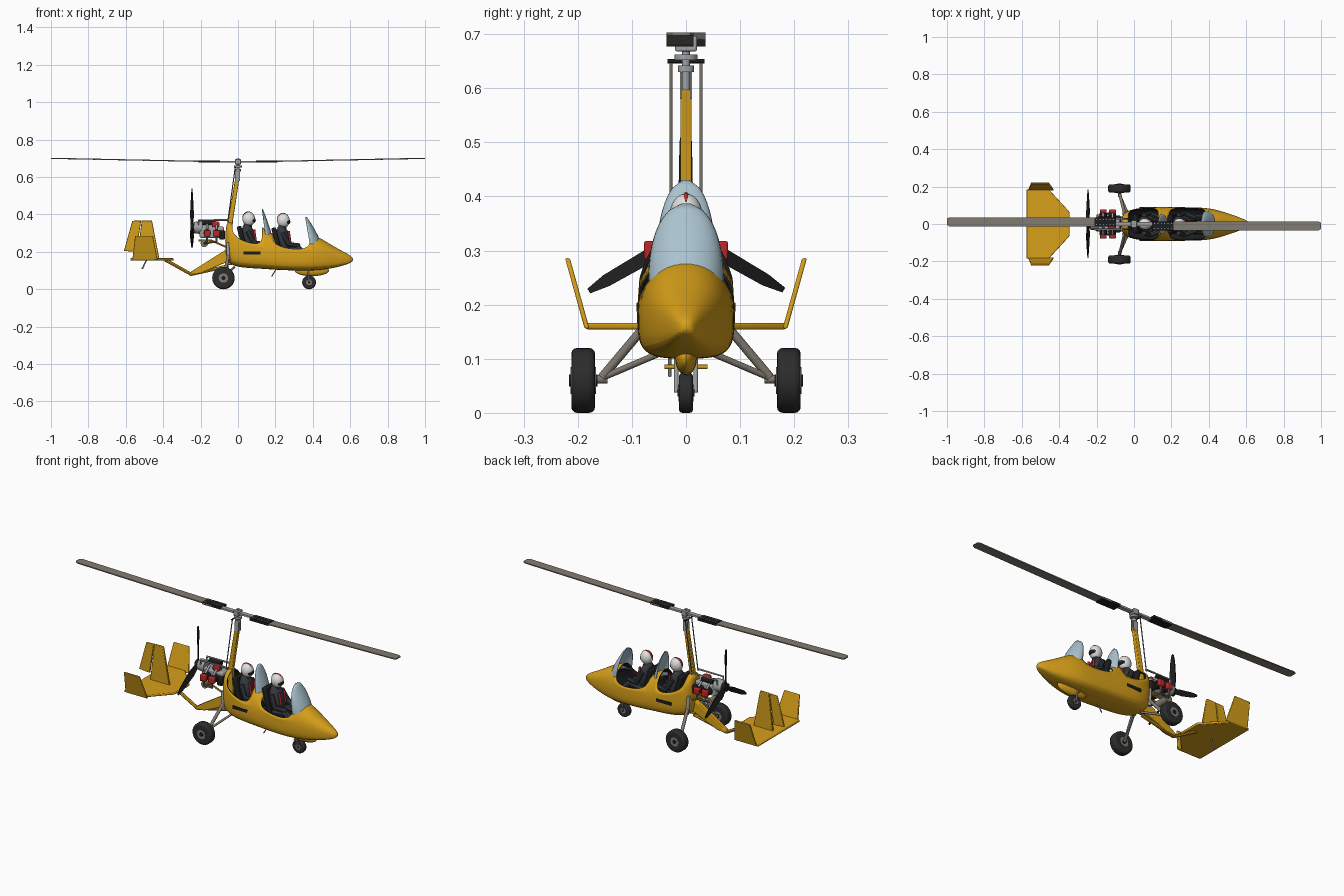
import bpy, bmesh, math
from mathutils import Vector, Matrix, Euler

if "Cube" in bpy.data.objects:
    bpy.data.objects.remove(bpy.data.objects["Cube"], do_unlink=True)


def material(name, rgb):
    m = bpy.data.materials.new(name)
    m.use_nodes = True
    m.diffuse_color = (*rgb, 1)
    m.node_tree.nodes["Principled BSDF"].inputs["Base Color"].default_value = (*rgb, 1)
    return m


YELLOW = material("golden yellow", (0.68, 0.35, 0.01))
BLACK = material("black", (0.012, 0.012, 0.013))
TYRE = material("tyre rubber", (0.025, 0.025, 0.025))
METAL = material("silver metal", (0.36, 0.37, 0.38))
STONE = material("warm grey", (0.22, 0.2, 0.165))
GLASS = material("pale blue glass", (0.4, 0.54, 0.62))
SUIT = material("dark suit", (0.035, 0.042, 0.05))
WHITE = material("helmet white", (0.75, 0.75, 0.73))
RED = material("red", (0.5, 0.02, 0.02))
SIDES = (("port", 1), ("starboard", -1))


def finish(name, bm, mat, smooth=True):
    bmesh.ops.recalc_face_normals(bm, faces=bm.faces)
    me = bpy.data.meshes.new(name)
    bm.to_mesh(me)
    bm.free()
    me.materials.append(mat)
    ob = bpy.data.objects.new(name, me)
    bpy.context.collection.objects.link(ob)
    if smooth:
        shade(ob)
    return ob


def shade(ob):
    bpy.ops.object.select_all(action="DESELECT")
    ob.select_set(True)
    bpy.context.view_layer.objects.active = ob
    bpy.ops.object.shade_smooth_by_angle(angle=math.radians(40))


def bevel(ob, width, segments=2):
    b = ob.modifiers.new("bevel", "BEVEL")
    b.width, b.segments = width, segments
    return ob


def box(name, loc, size, mat, rot=(0, 0, 0), round_=0):
    bm = bmesh.new()
    m = Matrix.LocRotScale(Vector(loc), Euler(rot), Vector(size))
    bmesh.ops.create_cube(bm, size=1, matrix=m)
    ob = finish(name, bm, mat)
    return bevel(ob, round_) if round_ else ob


def ball(name, loc, size, mat, rot=(0, 0, 0)):
    bm = bmesh.new()
    m = Matrix.LocRotScale(Vector(loc), Euler(rot), Vector(size))
    bmesh.ops.create_uvsphere(bm, u_segments=20, v_segments=12, radius=1, matrix=m)
    return finish(name, bm, mat)


def rod(name, a, b, r1, mat, r2=None, sides=16):
    a, b = Vector(a), Vector(b)
    bm = bmesh.new()
    m = Matrix.Translation((a + b) / 2) @ (b - a).to_track_quat("Z", "Y").to_matrix().to_4x4()
    bmesh.ops.create_cone(bm, cap_ends=True, segments=sides, radius1=r1,
                          radius2=r1 if r2 is None else r2, depth=(b - a).length, matrix=m)
    return finish(name, bm, mat)


def tube(name, pts, r, mat):
    cu = bpy.data.curves.new(name, "CURVE")
    cu.dimensions, cu.bevel_depth, cu.bevel_resolution, cu.use_fill_caps = "3D", r, 2, True
    sp = cu.splines.new("POLY")
    sp.points.add(len(pts) - 1)
    for p, co in zip(sp.points, pts):
        p.co = (*co, 1)
    ob = bpy.data.objects.new(name, cu)
    bpy.context.collection.objects.link(ob)
    cu.materials.append(mat)
    bpy.ops.object.select_all(action="DESELECT")
    ob.select_set(True)
    bpy.context.view_layer.objects.active = ob
    bpy.ops.object.convert(target="MESH")
    shade(bpy.context.view_layer.objects.active)


def slab(name, pts, offset, mat, round_=0):
    off = Vector(offset)
    bm = bmesh.new()
    f = bm.faces.new([bm.verts.new(Vector(p) - off / 2) for p in pts])
    ext = bmesh.ops.extrude_face_region(bm, geom=[f])
    bmesh.ops.translate(bm, vec=off, verts=[v for v in ext["geom"] if isinstance(v, bmesh.types.BMVert)])
    ob = finish(name, bm, mat)
    return bevel(ob, round_) if round_ else ob


# Hull: lofted shell with two open cockpits (x, half width, bottom, sill, crest, open to next)
stations = [(-0.07, 0.05, 0.16, 0.33, 0.375, 0), (-0.03, 0.075, 0.125, 0.29, 0.36, 1),
            (0.04, 0.09, 0.114, 0.25, 0.33, 1), (0.13, 0.092, 0.11, 0.235, 0.34, 0),
            (0.19, 0.092, 0.105, 0.235, 0.3, 1), (0.3, 0.091, 0.1, 0.21, 0.28, 1),
            (0.385, 0.088, 0.1, 0.22, 0.3, 0), (0.44, 0.078, 0.103, 0.225, 0.28, 0),
            (0.51, 0.056, 0.113, 0.2, 0.232, 0), (0.575, 0.032, 0.13, 0.18, 0.197, 0),
            (0.617, 0.012, 0.148, 0.164, 0.172, 0)]
bm = bmesh.new()
rings = []
for x, w, zb, zs, zt, _ in stations:
    h = zs - zb
    half = [(0.6 * w, zb), (0.94 * w, zb + 0.15 * h), (w, zb + 0.5 * h),
            (0.96 * w, zs), (0.58 * w, zs + 0.75 * (zt - zs))]
    prof = [(0, zb)] + half + [(0, zt)] + [(-y, z) for y, z in reversed(half)]
    rings.append([bm.verts.new((x, y, z)) for y, z in prof])
n = len(rings[0])
for st, r0, r1 in zip(stations, rings, rings[1:]):
    for i in range(n):
        if not (st[5] and i in (4, 5, 6, 7)):
            bm.faces.new([r0[i], r0[(i + 1) % n], r1[(i + 1) % n], r1[i]])
bm.faces.new(rings[0])
bm.faces.new(rings[-1])
hull = finish("hull", bm, YELLOW)
hull.data.materials.append(BLACK)
hull.modifiers.new("subdivision", "SUBSURF").levels = 2
hull.modifiers["subdivision"].render_levels = 2
shell = hull.modifiers.new("shell", "SOLIDIFY")
shell.thickness, shell.offset = 0.005, -1
shell.material_offset = shell.material_offset_rim = 1
for side, s in SIDES:
    box(f"{side}_hull_placard", (0.075, s * 0.0885, 0.195), (0.09, 0.006, 0.016), BLACK)


# Windscreens: curved shells narrowing to a rounded top
def windscreen(name, width, z0, z1, front, edge):
    bm = bmesh.new()
    rows, cols = 12, 14
    grid = []
    for j in range(rows + 1):
        t = j / rows
        w = width * math.sqrt(1 - 0.985 * t ** 2.4)
        xf, xe = front[0] + (front[1] - front[0]) * t ** 1.3, edge[0] + (edge[1] - edge[0]) * t
        row = []
        for i in range(cols + 1):
            a = (2 * i / cols - 1) * math.pi / 2
            row.append(bm.verts.new((xe + (xf - xe) * math.cos(a), w * math.sin(a), z0 + (z1 - z0) * t)))
        grid.append(row)
    for g0, g1 in zip(grid, grid[1:]):
        for i in range(cols):
            bm.faces.new([g0[i], g0[i + 1], g1[i + 1], g1[i]])
    ob = finish(name, bm, GLASS)
    ob.modifiers.new("thickness", "SOLIDIFY").thickness = 0.003


windscreen("front_windscreen", 0.07, 0.235, 0.387, (0.447, 0.368), (0.385, 0.36))
windscreen("rear_windscreen", 0.055, 0.265, 0.43, (0.185, 0.132), (0.15, 0.128))


# Seats and the two riders
def rider(name, x, z):
    box(name + "_seat_back", (x - 0.035, 0, z - 0.11), (0.025, 0.1, 0.15), BLACK, (0, -0.25, 0), 0.008)
    box(name + "_seat_base", (x + 0.02, 0, z - 0.19), (0.11, 0.1, 0.03), BLACK, round_=0.008)
    ball(name + "_torso", (x, 0, z - 0.1), (0.036, 0.046, 0.08), SUIT, (0, -0.2, 0))
    ball(name + "_helmet", (x, 0, z), (0.034, 0.03, 0.038), WHITE)
    ball(name + "_visor", (x + 0.013, 0, z - 0.006), (0.024, 0.025, 0.018), BLACK)
    ball(name + "_helmet_stripe", (x - 0.002, 0, z + 0.007), (0.033, 0.011, 0.034), RED)
    rod(name + "_neck", (x, 0, z - 0.06), (x, 0, z - 0.02), 0.017, SUIT)
    for side, s in SIDES:
        tube(f"{name}_{side}_arm", [(x - 0.005, s * 0.045, z - 0.065), (x + 0.025, s * 0.058, z - 0.125),
                                    (x + 0.085, s * 0.035, z - 0.135)], 0.014, SUIT)
        tube(f"{name}_{side}_leg", [(x, s * 0.025, z - 0.165), (x + 0.08, s * 0.035, z - 0.15),
                                    (x + 0.14, s * 0.04, z - 0.215)], 0.02, SUIT)
        rod(f"{name}_{side}_strap", (x + 0.028, s * 0.02, z - 0.055), (x + 0.037, s * 0.02, z - 0.12), 0.006, RED)


rider("rear_rider", 0.058, 0.375)
rider("front_rider", 0.243, 0.367)

# Mast with control rods
slab("mast", [(-0.062, 0, 0.13), (-0.03, 0, 0.13), (-0.028, 0, 0.36), (0.008, 0, 0.597),
              (-0.014, 0, 0.597), (-0.055, 0, 0.36)], (0, 0.021, 0), YELLOW, 0.003)
for side, s in SIDES:
    rod(f"{side}_control_rod", (-0.055, s * 0.028, 0.36), (-0.015, s * 0.028, 0.65), 0.0028, STONE)
    box(f"{side}_head_cheek", (-0.002, s * 0.009, 0.605), (0.026, 0.004, 0.05), METAL)
rod("control_crossbar", (-0.015, -0.034, 0.65), (-0.015, 0.034, 0.65), 0.004, BLACK)
rod("rotor_shaft", (0, 0, 0.59), (0, 0, 0.7), 0.007, METAL)
rod("rotor_bearing", (0, 0, 0.63), (0, 0, 0.642), 0.015, METAL)
rod("rotor_gear", (0, 0, 0.652), (0, 0, 0.662), 0.021, METAL, sides=24)
box("rotor_hub_block", (0, 0, 0.682), (0.03, 0.04, 0.028), METAL, round_=0.003)

# Rotor: hub bar, drilled clamp plates and coned blades
box("rotor_hub_bar", (0, 0, 0.682), (0.28, 0.024, 0.01), METAL)
for label, s in (("fore", 1), ("aft", -1)):
    y = -s * 0.011
    box(f"{label}_blade_clamp", (s * 0.155, y, 0.683), (0.115, 0.05, 0.013), BLACK)
    for i in range(6):
        for k in (-1, 1):
            c = (s * (0.11 + 0.018 * i), y + k * 0.014, 0.69)
            rod(f"{label}_clamp_bolt", c, (c[0], c[1], 0.692), 0.003, METAL, sides=8)
    slab(f"{label}_rotor_blade", [(s * 0.15, y - 0.025, 0.683), (s * 0.985, y - 0.025, 0.7), (s, y - 0.015, 0.7),
                                  (s, y + 0.018, 0.7), (s * 0.985, y + 0.025, 0.7), (s * 0.15, y + 0.025, 0.683)],
         (0, 0, 0.006), STONE)

# Tail boom and lower frame
tube("tail_boom", [(-0.05, 0, 0.125), (-0.25, 0, 0.08), (-0.39, 0, 0.158)], 0.009, YELLOW)
slab("boom_brace", [(-0.06, 0, 0.215), (-0.05, 0, 0.15), (-0.2, 0, 0.085), (-0.26, 0, 0.078), (-0.25, 0, 0.095)],
     (0, 0.03, 0), YELLOW, 0.004)

# Tail surfaces: tailplane, central fin with rudder, and canted outer fins
slab("tailplane", [(-0.575, -0.185, 0.16), (-0.455, -0.185, 0.16), (-0.345, -0.065, 0.16), (-0.345, 0.065, 0.16),
                   (-0.455, 0.185, 0.16), (-0.575, 0.185, 0.16)], (0, 0, 0.012), YELLOW, 0.004)
slab("central_fin", [(-0.54, 0, 0.16), (-0.42, 0, 0.16), (-0.46, 0, 0.368), (-0.515, 0, 0.368)],
     (0, 0.012, 0), YELLOW, 0.003)
slab("rudder", [(-0.61, 0, 0.205), (-0.543, 0, 0.2), (-0.518, 0, 0.368), (-0.565, 0, 0.366)],
     (0, 0.009, 0), YELLOW, 0.003)
for side, s in SIDES:
    slab(f"{side}_outer_fin", [(-0.565, s * 0.183, 0.156), (-0.43, s * 0.183, 0.156),
                               (-0.455, s * 0.219, 0.286), (-0.55, s * 0.219, 0.286)],
         (0, 0.009, 0), YELLOW, 0.003)
tube("tail_skid", [(-0.49, 0, 0.155), (-0.51, 0, 0.113), (-0.515, 0, 0.113)], 0.004, METAL)


# Wheels and landing gear
def wheel(name, x, y, r, w):
    bevel(rod(name + "_tyre", (x, y - w / 2, r), (x, y + w / 2, r), r, TYRE, sides=32), r * 0.18, 3)
    rod(name + "_rim", (x, y - w * 0.53, r), (x, y + w * 0.53, r), r * 0.42, STONE, sides=24)
    rod(name + "_hub", (x, y - w * 0.6, r), (x, y + w * 0.6, r), r * 0.18, BLACK)


for side, s in SIDES:
    wheel(f"{side}_main", -0.078, s * 0.19, 0.06, 0.044)
    rod(f"{side}_axle", (-0.078, s * 0.145, 0.062), (-0.078, s * 0.2, 0.062), 0.008, STONE)
    rod(f"{side}_main_strut", (-0.075, s * 0.155, 0.066), (-0.05, s * 0.055, 0.185), 0.0085, STONE)
    rod(f"{side}_lower_strut", (-0.075, s * 0.152, 0.066), (-0.02, s * 0.03, 0.118), 0.006, STONE)
    rod(f"{side}_shock", (-0.055, s * 0.055, 0.25), (-0.05, s * 0.06, 0.15), 0.009, METAL)
    rod(f"{side}_nose_fork", (0.38, s * 0.018, 0.038), (0.375, s * 0.018, 0.1), 0.004, METAL)
    rod(f"{side}_nose_peg", (0.375, s * 0.015, 0.085), (0.375, s * 0.04, 0.085), 0.004, YELLOW)
wheel("nose", 0.38, 0, 0.037, 0.026)
ball("nose_wheel_fairing", (0.395, 0, 0.1), (0.092, 0.02, 0.03), YELLOW)
rod("pitot_probe", (0.18, -0.03, 0.068), (0.205, -0.03, 0.11), 0.003, METAL)

# Engine: block, red cylinder heads, pipes and mount frame
box("engine_block", (-0.14, 0, 0.305), (0.13, 0.06, 0.06), METAL, round_=0.008)
rod("gearbox", (-0.235, 0, 0.33), (-0.19, 0, 0.33), 0.03, METAL, r2=0.036)
rod("starter", (-0.19, 0.025, 0.355), (-0.12, 0.025, 0.355), 0.014, BLACK)
box("coolant_tank", (-0.12, -0.01, 0.347), (0.04, 0.035, 0.03), RED, round_=0.006)
box("airbox", (-0.085, 0, 0.29), (0.03, 0.09, 0.05), BLACK, round_=0.006)
rod("muffler", (-0.18, -0.04, 0.245), (-0.18, 0.05, 0.245), 0.02, STONE)
for side, s in SIDES:
    tube(f"{side}_mount_rail", [(-0.05, s * 0.028, 0.37), (-0.21, s * 0.028, 0.37), (-0.215, s * 0.025, 0.33)],
         0.005, METAL)
    tube(f"{side}_lower_mount", [(-0.05, s * 0.035, 0.22), (-0.14, s * 0.04, 0.26), (-0.21, s * 0.03, 0.26)],
         0.005, YELLOW)
    for i, x in enumerate((-0.165, -0.115)):
        rod(f"{side}_cylinder_{i}", (x, s * 0.025, 0.3), (x, s * 0.06, 0.3), 0.02, BLACK)
        box(f"{side}_cylinder_head_{i}", (x, s * 0.068, 0.3), (0.036, 0.02, 0.036), RED, round_=0.005)
        tube(f"{side}_exhaust_{i}", [(x, s * 0.065, 0.285), (x, s * 0.065, 0.255), (-0.18, s * 0.04, 0.245)],
             0.006, STONE)
        rod(f"{side}_intake_{i}", (x, s * 0.055, 0.318), (x, s * 0.015, 0.348), 0.006, METAL)

# Propeller: three tapered blades behind the engine
rod("propeller_hub", (-0.255, 0, 0.33), (-0.232, 0, 0.33), 0.022, BLACK)
for i in range(3):
    spin = Matrix.Translation((-0.246, 0, 0.33)) @ Matrix.Rotation(i * math.tau / 3, 4, "X")
    outline = [(0.004, -0.008, 0), (0.008, -0.014, 0.07), (0.003, -0.012, 0.17), (0, -0.006, 0.208),
               (0, 0.004, 0.208), (-0.003, 0.011, 0.17), (-0.008, 0.013, 0.07), (-0.004, 0.008, 0)]
    slab(f"propeller_blade_{i}", [spin @ Vector(p) for p in outline], (0.005, 0, 0), BLACK)
